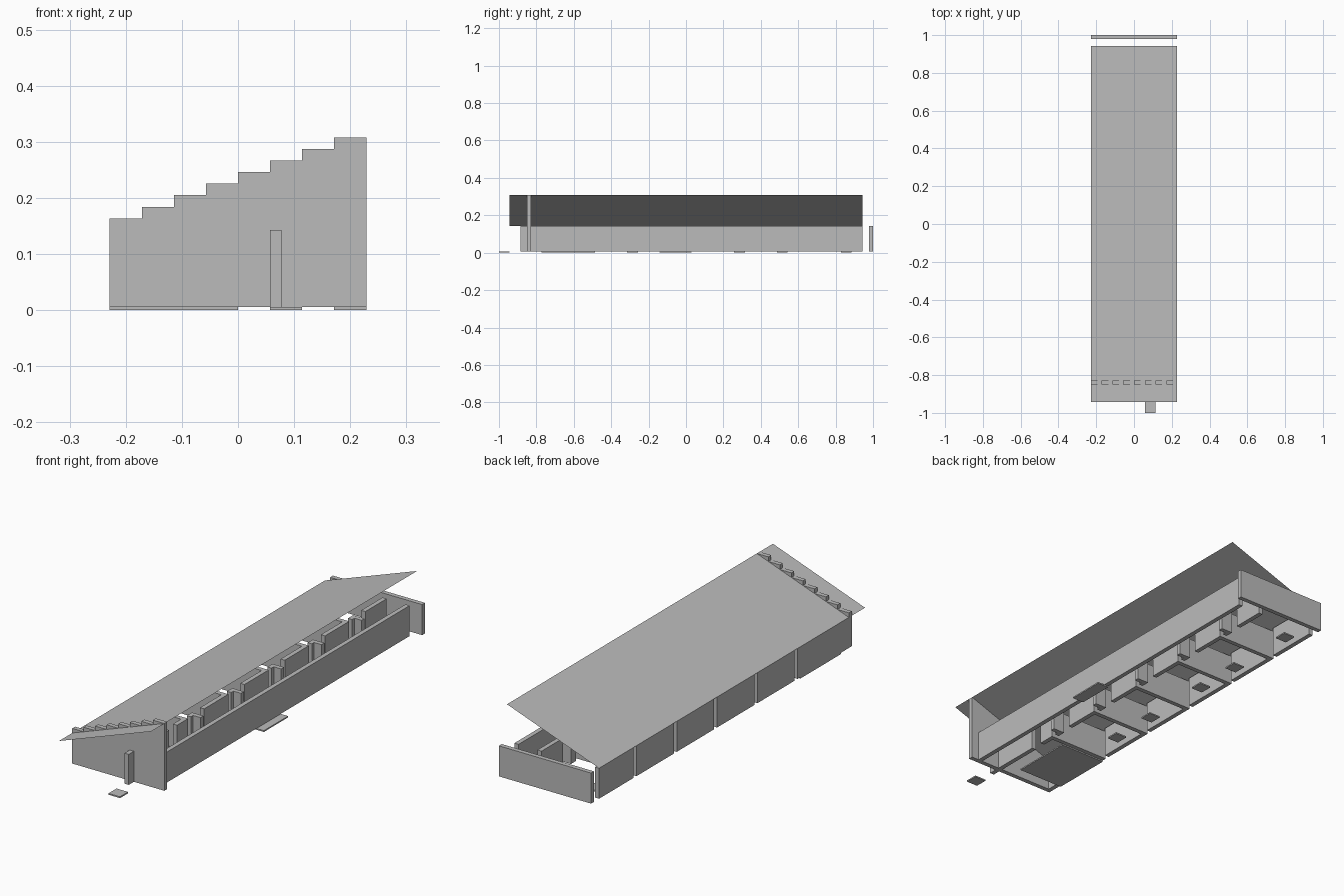
import bpy

cube = bpy.data.objects.get("Cube")
if cube:
    bpy.data.objects.remove(cube, do_unlink=True)

# Plan grid: 8 modules wide (x), 35 modules long (y)
M = 2 / 35
T = 0.36          # wall thickness in modules
BASE = 0.006      # paving height
TOP = 0.143       # wall height
RISE = 0.0206     # gable step

grey = bpy.data.materials.new("plain grey")
grey.use_nodes = True
grey.diffuse_color = (0.5, 0.5, 0.5, 1)
grey.node_tree.nodes["Principled BSDF"].inputs["Base Color"].default_value = (0.5, 0.5, 0.5, 1)


def px(j):
    return (j - 4) * M


def py(k):
    return k * M - 1


def make(name, verts, faces):
    mesh = bpy.data.meshes.new(name)
    mesh.from_pydata(verts, [], faces)
    mesh.materials.append(grey)
    obj = bpy.data.objects.new(name, mesh)
    bpy.context.collection.objects.link(obj)
    return obj


def prism(name, profile, k0, k1):
    """Extrude an x-z profile (counterclockwise from the front) along y."""
    n = len(profile)
    verts = [(x, py(k), z) for k in (k0, k1) for x, z in profile]
    sides = [(i, i + n, (i + 1) % n + n, (i + 1) % n) for i in range(n)]
    return make(name, verts, [tuple(range(n)), tuple(reversed(range(n, 2 * n)))] + sides)


def block(name, j0, j1, k0, k1, z0=BASE, z1=TOP):
    a, b = px(j0), px(j1)
    return prism(name, [(a, z0), (b, z0), (b, z1), (a, z1)], k0, k1)


def plate(name, j0, j1, k0, k1):
    return block(name, j0, j1, k0, k1, 0, BASE)


# Stepped front gable
steps = []
for i in reversed(range(8)):
    z = TOP + (i + 1) * RISE
    steps += [(px(i + 1), z), (px(i), z)]
prism("front_gable", [(px(0), BASE), (px(8), BASE)] + steps, 3 - T, 3)

# Open front door leaf, rear wall and long corridor wall
block("front_door_leaf", 5, 5 + T, 2, 3 - T)
block("rear_wall", 0, 8, 35 - T, 35)
block("corridor_outer_wall", 7, 7 + T, 3, 34)

# Front room
block("front_room_side_wall", 0, T, 3, 9)
block("front_room_inner_wall", 5, 5 + T, 3, 7)
block("front_room_inner_wall_end", 5, 5 + T, 8, 9)

# Repeated rooms
for k in range(9, 34, 5):
    block("partition", 0, 5 + T, k, k + T)
    block("side_panel", 0, T, k + 2 * T, k + 5)
    block("door_jamb", 5, 5 + T, k + 2 * T, k + 1)
    block("door_leaf", 5, 6, k + 1, k + 1 + T)
    block("inner_wall", 5, 5 + T, k + 2 + T, k + 5)

# Paving plates
plate("front_doorstep", 5, 6, 0, 1)
plate("front_room_floor", 0, 4, 4, 9)
plate("corridor_plate", 7, 8, 15, 18)
for k in (12, 16, 22, 26, 32):
    plate("room_plate", 1, 2, k, k + 1)

# Thin sloping roof
make("roof", [(px(0), py(1), TOP), (px(8), py(1), TOP + 8 * RISE),
              (px(8), py(34), TOP + 8 * RISE), (px(0), py(34), TOP)], [(0, 1, 2, 3)])
